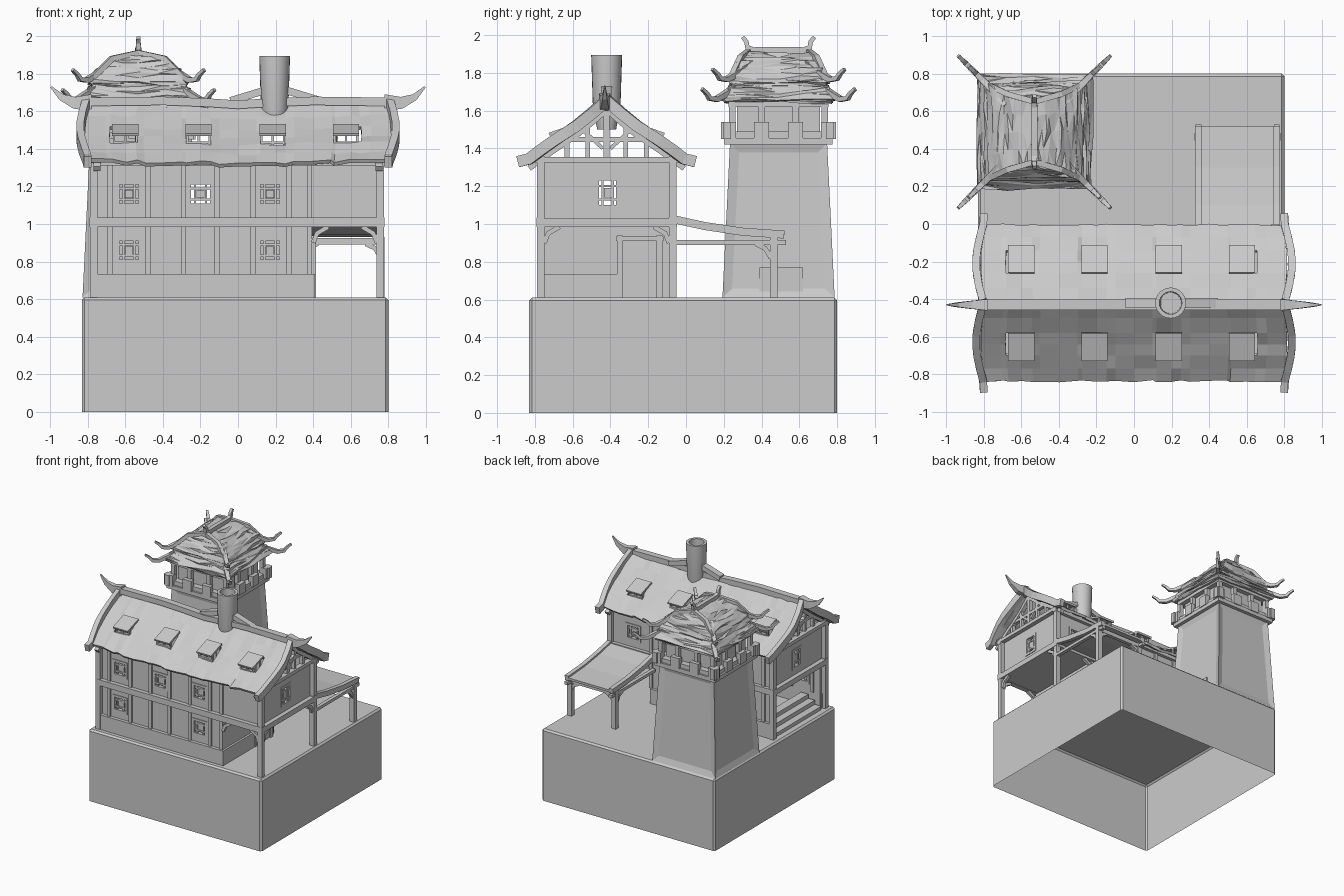
import bpy, bmesh, math, random
from mathutils import Vector

random.seed(4)
cube = bpy.data.objects.get("Cube")
if cube:
    bpy.data.objects.remove(cube, do_unlink=True)

grey = bpy.data.materials.new("plain_grey")
grey.use_nodes = True
grey.diffuse_color = (0.6, 0.6, 0.6, 1)
grey.node_tree.nodes["Principled BSDF"].inputs["Base Color"].default_value = (0.6, 0.6, 0.6, 1)


def finish(name, bm, recalc=True):
    if recalc:
        bmesh.ops.recalc_face_normals(bm, faces=bm.faces)
    mesh = bpy.data.meshes.new(name)
    bm.to_mesh(mesh)
    bm.free()
    mesh.materials.append(grey)
    obj = bpy.data.objects.new(name, mesh)
    bpy.context.collection.objects.link(obj)
    return obj


def loft(bm, rings, caps=True):
    rows = [[bm.verts.new(p) for p in ring] for ring in rings]
    faces = []
    for a, b in zip(rows, rows[1:]):
        n = len(a)
        faces += [bm.faces.new((a[i], a[(i + 1) % n], b[(i + 1) % n], b[i])) for i in range(n)]
    if caps:
        bm.faces.new(rows[0][::-1])
        bm.faces.new(rows[-1])
    return faces


def rect(cx, cy, hx, hy, z):
    return [(cx - hx, cy - hy, z), (cx + hx, cy - hy, z), (cx + hx, cy + hy, z), (cx - hx, cy + hy, z)]


def box(bm, x0, x1, y0, y1, z0, z1):
    cx, cy, hx, hy = (x0 + x1) / 2, (y0 + y1) / 2, (x1 - x0) / 2, (y1 - y0) / 2
    return loft(bm, [rect(cx, cy, hx, hy, z0), rect(cx, cy, hx, hy, z1)])


def sweep(bm, points, w, h, taper=1.0):
    """Rectangular bar along a path, shrinking towards its end."""
    pts = [Vector(p) for p in points]
    rings = []
    for i, p in enumerate(pts):
        t = (pts[min(i + 1, len(pts) - 1)] - pts[max(i - 1, 0)]).normalized()
        side = t.cross(Vector((0, 0, 1)))
        side = side.normalized() if side.length > 0.01 else Vector((1, 0, 0))
        up = side.cross(t)
        k = 1 + (taper - 1) * i / (len(pts) - 1)
        s, u = side * w * k / 2, up * h * k / 2
        rings.append([p - s - u, p + s - u, p + s + u, p - s + u])
    loft(bm, rings)


def wall(bm, along_x, at, a0, a1, z0, z1, holes=(), half=0.07, hz=0.07):
    """Wall with latticed window openings centred at each hole (position, height)."""
    def put(a, b, c, d, t=0.012):
        if along_x:
            box(bm, a, b, at - t, at + t, c, d)
        else:
            box(bm, at - t, at + t, a, b, c, d)
    start = a0
    for p, z in sorted(holes):
        put(start, p - half, z0, z1)
        put(p - half, p + half, z0, z - hz)
        put(p - half, p + half, z + hz, z1)
        start = p + half
        for s in (-1, 1):
            e, f = p + s * (half - 0.01), z + s * (hz - 0.01)
            put(e - 0.01, e + 0.01, z - hz, z + hz, 0.018)
            put(p - half, p + half, f - 0.01, f + 0.01, 0.018)
            m, n = p + s * half * 0.42, z + s * hz * 0.42
            put(m - 0.006, m + 0.006, z - hz, z + hz)
            put(p - half, p + half, n - 0.006, n + 0.006)
        put(p - half * 0.3, p + half * 0.3, z - hz * 0.3, z + hz * 0.3, 0.008)
    put(start, a1, z0, z1)


# Hollow base block, open underneath
bm = bmesh.new()
box(bm, -0.83, 0.80, -0.83, 0.80, 0, 0.61)
bmesh.ops.delete(bm, geom=[f for f in bm.faces if f.calc_center_median().z < 0.01], context='FACES_ONLY')
edges = [e for e in bm.edges if max(v.co.z for v in e.verts) > 0.1]
bmesh.ops.bevel(bm, geom=edges, offset=0.014, segments=1, affect='EDGES')
finish("base_block", bm)

# House walls with window openings
bm = bmesh.new()
front, back = -0.745, -0.09
wall(bm, True, front, -0.75, 0.39, 0.61, 1.0, [(-0.58, 0.86), (0.17, 0.86)])
wall(bm, True, front, -0.75, 0.74, 1.0, 1.34, [(-0.58, 1.16), (-0.2, 1.16), (0.17, 1.16)])
wall(bm, True, back, -0.75, 0.39, 0.61, 1.0)
wall(bm, True, back, -0.75, 0.74, 1.0, 1.34, [(-0.2, 1.16), (0.55, 1.16)])
for x in (-0.74, 0.73):
    wall(bm, False, x, front, back, 1.0, 1.34, [(-0.415, 1.165)], 0.065, 0.085)
wall(bm, False, 0.38, front, back, 0.61, 1.0)
box(bm, -0.75, 0.74, front, back, 0.985, 1.0)
finish("house_walls", bm)

# Plinth, door and end steps
bm = bmesh.new()
box(bm, -0.76, 0.41, -0.785, -0.74, 0.61, 0.735)
box(bm, 0.38, 0.41, -0.75, -0.36, 0.61, 0.735)
box(bm, -0.76, 0.38, -0.09, -0.055, 0.61, 0.735)
for i in range(3):
    box(bm, -0.77 + 0.06 * i, -0.70 + 0.06 * i, -0.72, -0.11, 0.61, 0.64 + 0.035 * i)
finish("plinth", bm)
bm = bmesh.new()
box(bm, 0.385, 0.405, -0.335, -0.155, 0.61, 0.91)
for y in (-0.35, -0.14):
    box(bm, 0.385, 0.415, y - 0.015, y + 0.015, 0.61, 0.94)
box(bm, 0.385, 0.418, -0.37, -0.12, 0.91, 0.935)
finish("porch_door", bm)

# Timber frame: posts, floor beams, studs, porch brackets
bm = bmesh.new()
for x in (-0.768, 0.757):
    for y in (-0.77, -0.07):
        box(bm, x - 0.02, x + 0.02, y - 0.02, y + 0.02, 0.61, 1.36)
    box(bm, x - 0.022, x + 0.022, -0.79, -0.05, 0.985, 1.03)
    box(bm, x - 0.022, x + 0.022, -0.8, -0.04, 1.325, 1.355)
for y in (-0.77, -0.07):
    box(bm, -0.79, 0.78, y - 0.022, y + 0.022, 0.985, 1.035)
    box(bm, -0.79, 0.78, y - 0.02, y + 0.02, 1.31, 1.345)
for x in (-0.68, -0.48, -0.29, -0.11, 0.08, 0.27, 0.38):
    for y in (front, back):
        box(bm, x - 0.014, x + 0.014, y - 0.024, y + 0.024, 0.735, 1.33)
for y in (-0.77, -0.07):
    for x, s in ((0.74, -1), (0.40, 1)):
        sweep(bm, [(x, y, 0.9), (x + s * 0.02, y, 0.95), (x + s * 0.08, y, 0.985)], 0.025, 0.025)
for y, s in ((-0.75, 1), (-0.09, -1)):
    sweep(bm, [(0.757, y, 0.9), (0.757, y + s * 0.02, 0.95), (0.757, y + s * 0.08, 0.985)], 0.025, 0.025)
finish("timber_frame", bm)

# House roof profile: height falls with distance from the ridge
ridge_y = -0.42
profile = [(0, 1.65), (0.08, 1.58), (0.16, 1.515), (0.22, 1.475), (0.28, 1.435), (0.35, 1.385), (0.41, 1.34), (0.47, 1.325)]
dormers = (-0.6, -0.21, 0.185, 0.575)


def roof_z(d):
    for (a, za), (b, zb) in zip(profile, profile[1:]):
        if d <= b:
            return za + (zb - za) * (d - a) / (b - a)
    return profile[-1][1]


def bow(d):
    return 0.04 * math.sin(math.pi * min(1, d / 0.42))


# Roof skin, uneven, open under each dormer
bm = bmesh.new()
xs = sorted([c + s * 0.065 for c in dormers for s in (-1, 1)] + [-0.79 + 1.58 * i / 16 for i in range(17)])
ds = [d for d, z in profile[:-1]]
for s in (-1, 1):
    grid = [[bm.verts.new((x * (1 + bow(d) * abs(x)), ridge_y + s * (d + (random.uniform(0, 0.012) if d > 0.4 else 0)),
                           roof_z(d) - 0.014 * math.cos(x * 2.2) + random.uniform(-0.009, 0.009))) for d in ds] for x in xs]
    for i in range(len(xs) - 1):
        for j in range(len(ds) - 1):
            mid = (xs[i] + xs[i + 1]) / 2
            if j in (2, 3) and any(abs(mid - c) < 0.065 for c in dormers):
                continue
            q = (grid[i][j], grid[i + 1][j], grid[i + 1][j + 1], grid[i][j + 1])
            f = bm.faces.new(q if s < 0 else q[::-1])
            f.normal_update()
            if f.normal.z < 0:
                f.normal_flip()
roof = finish("house_roof", bm, False)
mod = roof.modifiers.new("thickness", 'SOLIDIFY')
mod.thickness = 0.022

# Dormer flaps and little window frames
bm = bmesh.new()
for c in dormers:
    for s in (-1, 1):
        sweep(bm, [(c, ridge_y + s * 0.16, 1.525), (c, ridge_y + s * 0.305, 1.475)], 0.14, 0.016)
        y = ridge_y + s * 0.27
        for dx in (-0.06, 0, 0.06):
            box(bm, c + dx - 0.006, c + dx + 0.006, y - 0.01, y + 0.01, 1.42, 1.485)
        box(bm, c - 0.065, c + 0.065, y - 0.012, y + 0.012, 1.425, 1.44)
finish("dormer_windows", bm)

# Bargeboards and open gable trusses
bm = bmesh.new()
for e in (-1, 1):
    for s in (-1, 1):
        sweep(bm, [(e * (0.80 + bow(d)), ridge_y + s * d, z + 0.005) for d, z in profile], 0.04, 0.06)
        sweep(bm, [(e * 0.75, ridge_y + s * d, z - 0.045) for d, z in profile[:-1]], 0.035, 0.03)
        for d in (0.1, 0.21):
            box(bm, e * 0.75 - 0.014, e * 0.75 + 0.014, ridge_y + s * d - 0.012, ridge_y + s * d + 0.012, 1.34, roof_z(d) - 0.03)
        sweep(bm, [(e * 0.75, ridge_y + s * 0.02, 1.40), (e * 0.75, ridge_y + s * 0.14, 1.51)], 0.025, 0.02)
    box(bm, e * 0.75 - 0.016, e * 0.75 + 0.016, ridge_y - 0.016, ridge_y + 0.016, 1.34, 1.63)
    box(bm, e * 0.75 - 0.014, e * 0.75 + 0.014, ridge_y - 0.2, ridge_y + 0.2, 1.435, 1.46)
finish("gable_timbers", bm)

# Ridge beam with upswept tips
bm = bmesh.new()
half_ridge = [(0, 1.635), (0.15, 1.645), (0.4, 1.655), (0.8, 1.65)]
sweep(bm, [(-x, ridge_y - 0.01, z) for x, z in half_ridge[:0:-1]] + [(x, ridge_y - 0.01, z) for x, z in half_ridge], 0.055, 0.045)
for e in (-1, 1):
    sweep(bm, [(e * x, ridge_y - 0.01, z) for x, z in ((0.78, 1.645), (0.87, 1.645), (0.94, 1.675), (0.995, 1.73))], 0.06, 0.09, 0.1)
    sweep(bm, [(0.2 + e * 0.24, ridge_y, 1.655), (0.2 + e * 0.06, ridge_y, 1.71)], 0.055, 0.04)
finish("ridge_beam", bm)

# Hollow round chimney
bm = bmesh.new()
loft(bm, [[(0.195 + r * math.cos(a * math.pi / 12), ridge_y + r * math.sin(a * math.pi / 12), z) for a in range(24)]
          for r, z in ((0.05, 1.5), (0.073, 1.62), (0.082, 1.895), (0.06, 1.895), (0.056, 1.7))])
chimney = finish("chimney", bm)
bpy.context.view_layer.objects.active = chimney
chimney.select_set(True)
bpy.ops.object.shade_smooth_by_angle(angle=math.radians(35))
chimney.select_set(False)

# Lean-to shelter behind the porch
bm = bmesh.new()
slope = [(-0.06, 1.02), (0.1, 0.985), (0.3, 0.955), (0.52, 0.94)]
sweep(bm, [(0.55, y, z) for y, z in slope], 0.4, 0.02)
for x in (0.343, 0.76):
    sweep(bm, [(x, y, z + 0.004) for y, z in slope], 0.036, 0.042)
    box(bm, x - 0.015, x + 0.015, -0.06, 0.53, 0.89, 0.915)
    box(bm, x - 0.02, x + 0.02, 0.445, 0.485, 0.61, 0.93)
    s = 1 if x < 0.5 else -1
    sweep(bm, [(x, 0.465, 0.82), (x + s * 0.03, 0.465, 0.87), (x + s * 0.08, 0.465, 0.895)], 0.025, 0.025)
    sweep(bm, [(x, 0.45, 0.82), (x, 0.42, 0.87), (x, 0.37, 0.895)], 0.025, 0.025)
box(bm, 0.33, 0.78, 0.45, 0.48, 0.89, 0.925)
finish("lean_to", bm)

# Tapered tower shaft with sunken panels
tx, ty = -0.53, 0.49
bm = bmesh.new()
sides = loft(bm, [rect(tx, ty, 0.297, 0.297, 0.61), rect(tx, ty, 0.257, 0.257, 1.43)])
bmesh.ops.recalc_face_normals(bm, faces=bm.faces)
bmesh.ops.inset_individual(bm, faces=sides, thickness=0.07, depth=-0.015)
box(bm, tx + 0.2, tx + 0.285, 0.39, 0.62, 0.61, 0.77)
finish("tower_shaft", bm)

# Tower lookout: ledge, battlements, posts, inner room
bm = bmesh.new()
box(bm, tx - 0.285, tx + 0.285, ty - 0.285, ty + 0.285, 1.42, 1.455)
box(bm, tx - 0.27, tx + 0.27, ty - 0.27, ty + 0.27, 1.455, 1.49)
box(bm, tx - 0.22, tx + 0.22, ty - 0.22, ty + 0.22, 1.49, 1.68)
for a in (-0.265, -0.09, 0.09, 0.265):
    for s in (-0.272, 0.272):
        box(bm, tx + a - 0.04, tx + a + 0.04, ty + s - 0.02, ty + s + 0.02, 1.45, 1.54)
        box(bm, tx + s - 0.02, tx + s + 0.02, ty + a - 0.04, ty + a + 0.04, 1.45, 1.54)
        for px, py in ((a, s * 0.9), (s * 0.9, a)):
            px, py = max(-0.245, min(0.245, px)), max(-0.245, min(0.245, py))
            box(bm, tx + px - 0.017, tx + px + 0.017, ty + py - 0.017, ty + py + 0.017, 1.49, 1.68)
for s in (-0.245, 0.245):
    box(bm, tx - 0.26, tx + 0.26, ty + s - 0.02, ty + s + 0.02, 1.62, 1.67)
    box(bm, tx + s - 0.02, tx + s + 0.02, ty - 0.26, ty + 0.26, 1.62, 1.67)
finish("tower_lookout", bm)

# Two-tier crumpled tower roof
bm = bmesh.new()
for tier in ([(0.28, 0.28, 1.645), (0.305, 0.305, 1.665), (0.27, 0.27, 1.715), (0.22, 0.22, 1.76)],
             [(0.24, 0.24, 1.725), (0.265, 0.265, 1.75), (0.22, 0.235, 1.82), (0.14, 0.2, 1.875), (0.03, 0.17, 1.905)]):
    loft(bm, [rect(tx, ty, hx, hy, z) for hx, hy, z in tier])
bmesh.ops.subdivide_edges(bm, edges=bm.edges, cuts=3, use_grid_fill=True)
for v in bm.verts:
    v.co += Vector([random.uniform(-0.011, 0.011) for _ in range(3)])
bmesh.ops.triangulate(bm, faces=[f for f in bm.faces if len(f.verts) > 3])
finish("tower_roof", bm)

# Curled corner horns, hip ribs and top ridge
bm = bmesh.new()
for sx in (-1, 1):
    for sy in (-1, 1):
        for z, r in ((1.66, 0.0), (1.765, -0.055)):
            curl = ((0.2, 0.085), (0.27, 0.035), (0.33, 0.0), (0.365, 0.005), (0.38, 0.03), (0.405, 0.055))
            sweep(bm, [(tx + sx * (d + r), ty + sy * (d + r), z + h) for d, h in curl], 0.04, 0.035, 0.45)
        sweep(bm, [(tx, ty + sy * 0.16, 1.91), (tx + sx * 0.14, ty + sy * 0.2, 1.88), (tx + sx * 0.25, ty + sy * 0.25, 1.77)], 0.03, 0.03)
for s in (-1, 1):
    sweep(bm, [(tx, ty + s * d, z) for d, z in ((0, 1.92), (0.13, 1.92), (0.165, 1.935), (0.17, 1.965), (0.19, 1.99))], 0.035, 0.035, 0.6)
finish("tower_horns", bm)
